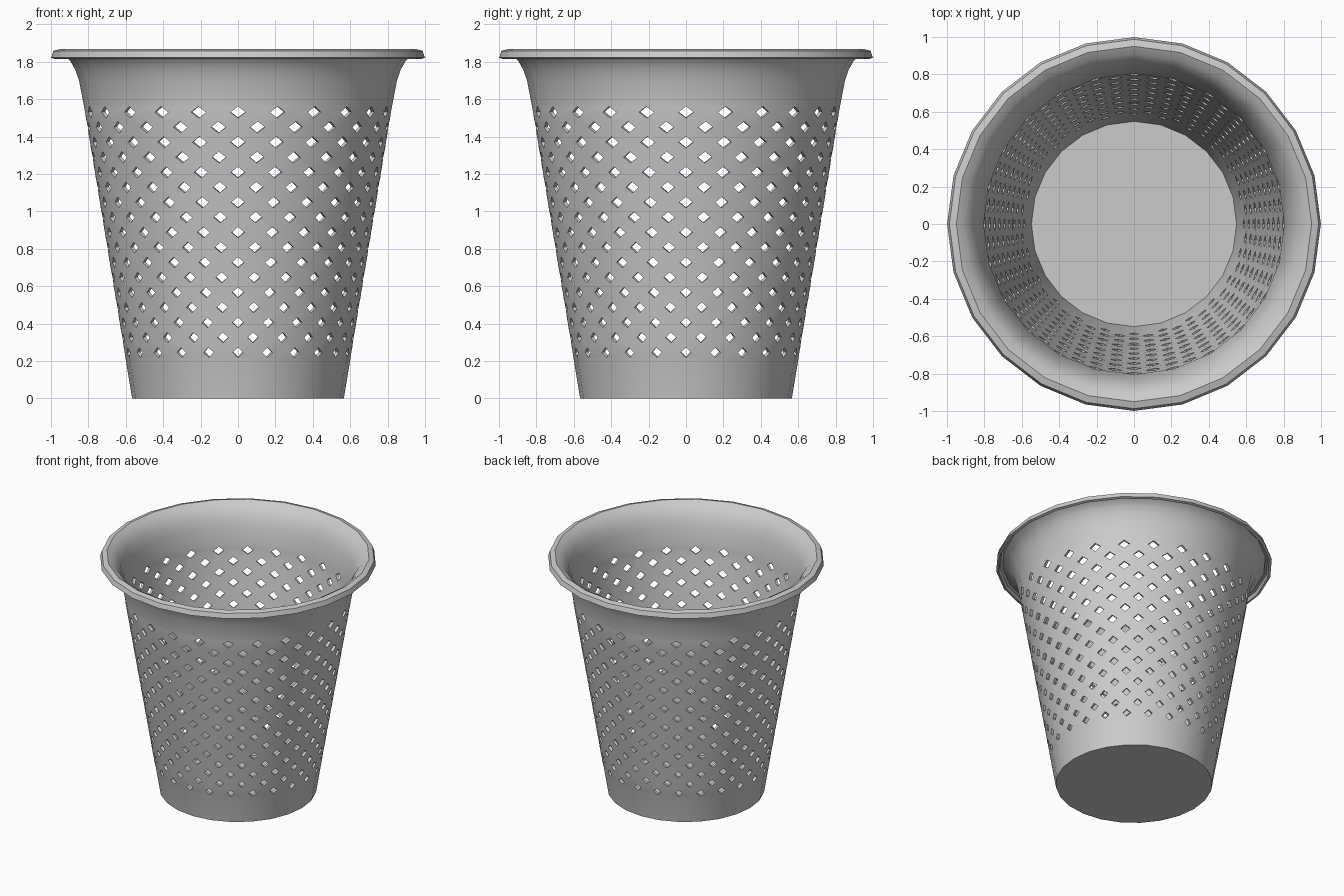
import bpy, bmesh
from math import cos, sin, radians

if "Cube" in bpy.data.objects:
    bpy.data.objects.remove(bpy.data.objects["Cube"])

N = 24            # sides, and holes per row
ROWS = 17         # staggered rows of diamond holes
STEP = 360 / N
Z0, Z1 = 0.245, 1.53

bm = bmesh.new()


def wall_r(z):
    return 0.566 + 0.165 * z


def vert(r, deg, z):
    a = radians(deg)
    return bm.verts.new((r * cos(a), r * sin(a), z))


def ring(r, z):
    return [vert(r, j * STEP, z) for j in range(N)]


def bridge(low, up):
    for j in range(N):
        k = (j + 1) % N
        bm.faces.new((low[j], low[k], up[k], up[j]))


# Diamond holes: each stores its left, right, top and bottom corner
holes = []
for i in range(ROWS):
    t = i / (ROWS - 1)
    z = Z0 + (Z1 - Z0) * t
    h = 0.027 + 0.004 * t
    w = 2.7 + 0.2 * t
    row = []
    for j in range(N):
        a = (j + 0.5 * (i % 2)) * STEP
        row.append({"L": vert(wall_r(z), a - w, z), "R": vert(wall_r(z), a + w, z),
                    "T": vert(wall_r(z + h), a, z + h), "B": vert(wall_r(z - h), a, z - h)})
    holes.append(row)

# Lattice struts between neighbouring rows
for i in range(ROWS - 1):
    for j in range(N):
        a = holes[i][j]
        right = holes[i + 1][(j + i % 2) % N]
        left = holes[i + 1][(j + i % 2 - 1) % N]
        bm.faces.new((a["R"], right["B"], right["L"], a["T"]))
        bm.faces.new((a["L"], a["T"], left["R"], left["B"]))

# Lattice crossings between side by side holes
for i in range(ROWS):
    for j in range(N):
        a, c = holes[i][j], holes[i][(j + 1) % N]
        m = (j + i % 2) % N
        loop = [a["R"]]
        if i > 0:
            loop.append(holes[i - 1][m]["T"])
        loop.append(c["L"])
        if i < ROWS - 1:
            loop.append(holes[i + 1][m]["B"])
        bm.faces.new(loop)

# Solid bands that close the lattice at the bottom and top
low, high = ring(wall_r(0.21), 0.21), ring(wall_r(1.57), 1.57)
for j in range(N):
    k = (j + 1) % N
    a, c = holes[0][j], holes[0][k]
    bm.faces.new((low[j], low[k], c["B"], c["L"], a["R"], a["B"]))
    a, c = holes[-1][j], holes[-1][k]
    bm.faces.new((a["T"], a["R"], c["L"], c["T"], high[k], high[j]))

# Foot and floor
foot = ring(wall_r(0), 0)
bridge(foot, low)
bm.faces.new(foot[::-1])

# Flared, rolled-over rim
prev = high
for r, z in [(0.85, 1.70), (0.871, 1.76), (0.894, 1.80), (0.922, 1.83),
             (0.952, 1.847), (0.971, 1.842), (0.98, 1.815)]:
    cur = ring(r, z)
    bridge(prev, cur)
    prev = cur

mesh = bpy.data.meshes.new("waste_basket")
bm.to_mesh(mesh)
bm.free()
basket = bpy.data.objects.new("waste_basket", mesh)
bpy.context.collection.objects.link(basket)

# Wall thickness, inwards
solid = basket.modifiers.new("thickness", "SOLIDIFY")
solid.thickness = 0.02
solid.offset = -1
solid.use_even_offset = True

bpy.context.view_layer.objects.active = basket
basket.select_set(True)
bpy.ops.object.modifier_apply(modifier=solid.name)
bpy.ops.object.shade_smooth_by_angle(angle=radians(35))
